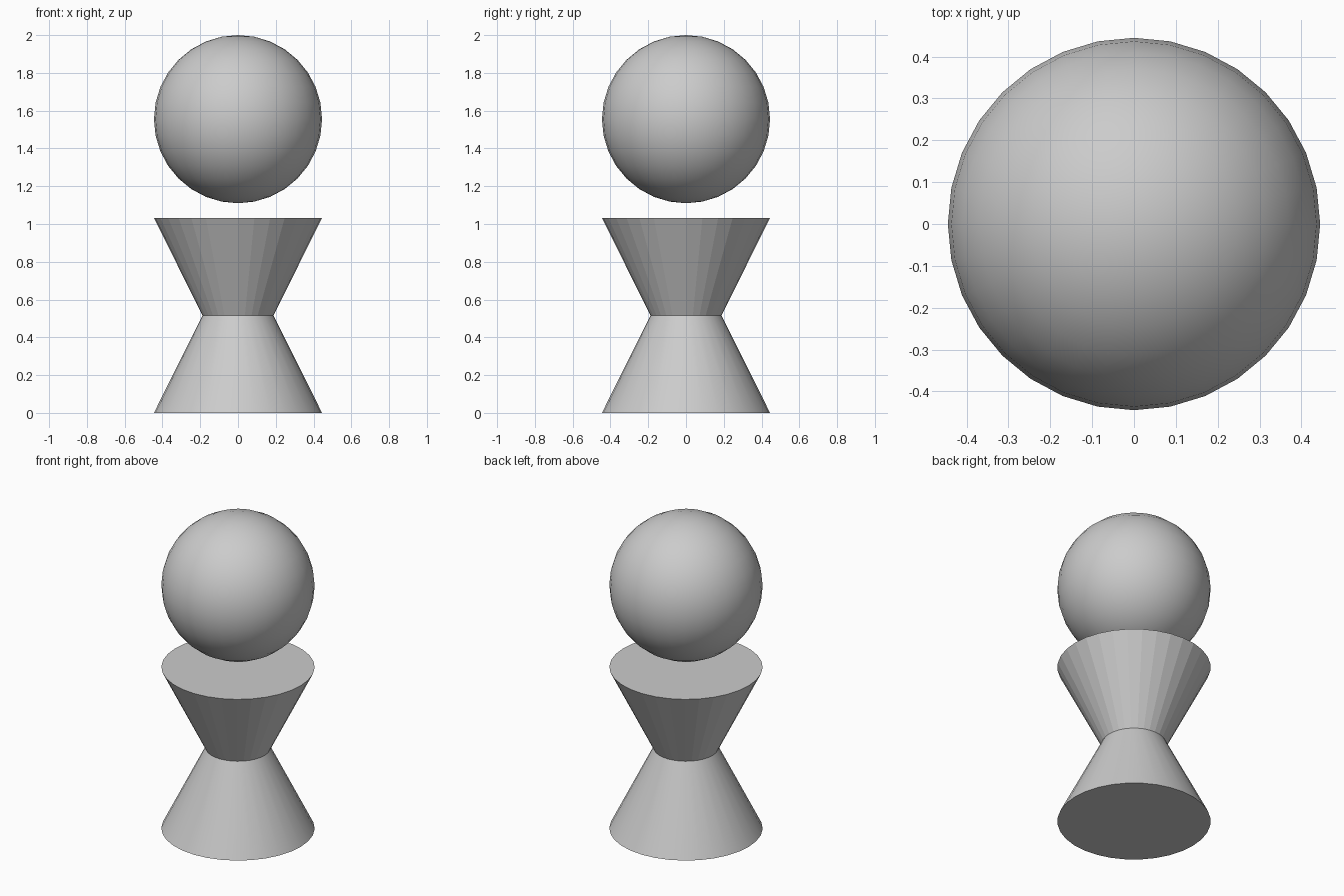
import bpy
import math

if "Cube" in bpy.data.objects:
    bpy.data.objects.remove(bpy.data.objects["Cube"])

RADIUS, WAIST, HALF = 0.445, 0.188, 0.516

grey = bpy.data.materials.new("light_grey")
grey.diffuse_color = (0.6, 0.6, 0.6, 1)
grey.use_nodes = True
grey.node_tree.nodes["Principled BSDF"].inputs["Base Color"].default_value = grey.diffuse_color


def finish(name, smooth):
    obj = bpy.context.object
    obj.name = name
    obj.data.materials.append(grey)
    if smooth:
        bpy.ops.object.shade_smooth_by_angle(angle=math.radians(35))
    else:
        bpy.ops.object.shade_flat()


def frustum(name, low_radius, high_radius, base_z, smooth):
    bpy.ops.mesh.primitive_cone_add(
        vertices=32, radius1=low_radius, radius2=high_radius,
        depth=HALF, location=(0, 0, base_z + HALF / 2))
    finish(name, smooth)


# Smooth foot narrowing to the waist, faceted cup widening above it
frustum("lower_cone", RADIUS, WAIST, 0, True)
frustum("upper_cone", WAIST, RADIUS, HALF, False)

# Ball floating above the cup
bpy.ops.mesh.primitive_uv_sphere_add(
    segments=32, ring_count=16, radius=RADIUS, location=(0, 0, 2 - RADIUS))
finish("ball", True)
